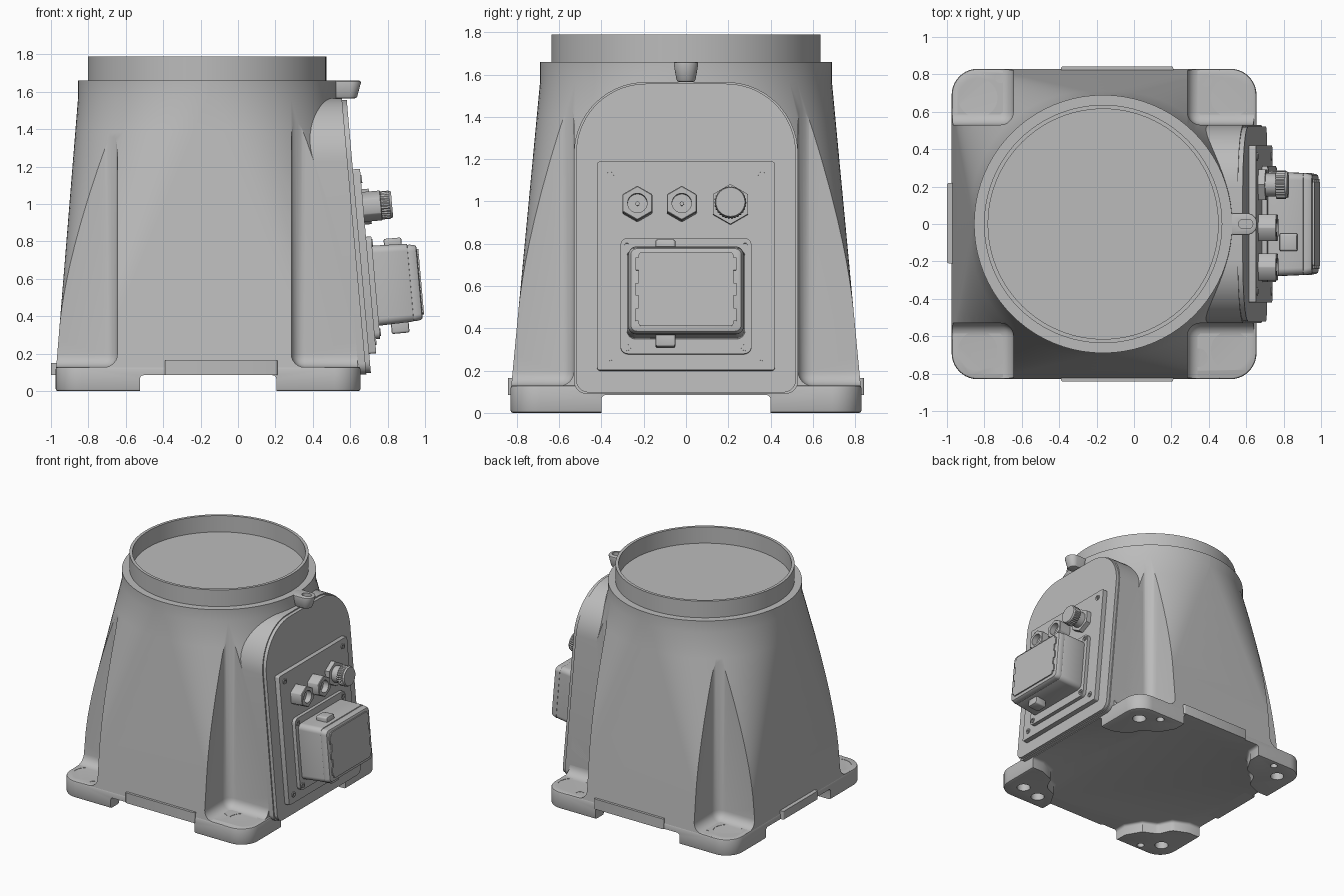
import bpy, bmesh
from math import sin, cos, pi, atan
from mathutils import Vector

if "Cube" in bpy.data.objects:
    bpy.data.objects.remove(bpy.data.objects["Cube"])

mat = bpy.data.materials.new("cast_grey")
mat.use_nodes = True
GREY = (0.5, 0.5, 0.5, 1)
mat.diffuse_color = GREY
bsdf = next(n for n in mat.node_tree.nodes if n.type == 'BSDF_PRINCIPLED')
bsdf.inputs["Base Color"].default_value = GREY

CX = -0.165                       # axis of the round top
SLOPE = 0.0884                    # lean of the connector panel
TILT = atan(SLOPE)
PANEL_X = 0.719


def world(a, b, c):
    return Vector((a, b, c))


def sheared(y, z, d):             # leaning panel, depth along x
    return Vector((PANEL_X - SLOPE * z + d, y, z))


def panel(u, v, n):               # leaning panel, depth along its normal
    return Vector((PANEL_X - v * sin(TILT) + n * cos(TILT), u, v * cos(TILT) + n * sin(TILT)))


def circ(x, y, r, n=32, phase=0.0):
    return [(x + r * cos(phase + 2 * pi * i / n), y + r * sin(phase + 2 * pi * i / n)) for i in range(n)]


def rrect(x0, x1, y0, y1, r, r_top=None, seg=10):
    rt = r if r_top is None else r_top
    corners = [(x1 - rt, y1 - rt, rt), (x0 + rt, y1 - rt, rt), (x0 + r, y0 + r, r), (x1 - r, y0 + r, r)]
    return [(cx + rr * cos(pi / 2 * (q + i / seg)), cy + rr * sin(pi / 2 * (q + i / seg)))
            for q, (cx, cy, rr) in enumerate(corners) for i in range(seg + 1)]


def loft(name, rings):
    bm = bmesh.new()
    vs = [[bm.verts.new(p) for p in ring] for ring in rings]
    n = len(vs[0])
    for lo, hi in zip(vs, vs[1:]):
        for i in range(n):
            bm.faces.new((lo[i], lo[(i + 1) % n], hi[(i + 1) % n], hi[i]))
    bm.faces.new(vs[0][::-1])
    bm.faces.new(vs[-1])
    bmesh.ops.recalc_face_normals(bm, faces=bm.faces)
    me = bpy.data.meshes.new(name)
    bm.to_mesh(me)
    bm.free()
    me.materials.append(mat)
    ob = bpy.data.objects.new(name, me)
    bpy.context.collection.objects.link(ob)
    return ob


def prism(name, pts, d0, d1, space=world, taper=1.0):
    mx = sum(p[0] for p in pts) / len(pts)
    my = sum(p[1] for p in pts) / len(pts)
    far = [(mx + (a - mx) * taper, my + (b - my) * taper) for a, b in pts]
    return loft(name, [[space(a, b, d0) for a, b in pts], [space(a, b, d1) for a, b in far]])


def apply(ob, mod):
    bpy.context.view_layer.objects.active = ob
    bpy.ops.object.modifier_apply(modifier=mod.name)


def bevel(ob, width, seg=3):
    m = ob.modifiers.new("Bevel", 'BEVEL')
    m.width, m.segments, m.limit_method = width, seg, 'ANGLE'
    m.angle_limit = 0.7
    apply(ob, m)
    return ob


def cut(ob, cutter):
    m = ob.modifiers.new("Cut", 'BOOLEAN')
    m.object, m.operation, m.solver = cutter, 'DIFFERENCE', 'EXACT'
    apply(ob, m)
    bpy.data.objects.remove(cutter)


# Main casting: rounded square blending up into a circle
R = 0.69
bottom = rrect(CX - 0.81, CX + 0.81, -0.83, 0.83, 0.2, seg=20)
top = rrect(CX - R, CX + R, -R, R, R - 0.001, seg=20)
rings = []
for k in range(9):
    t = k / 8
    rings.append([Vector((a[0] + (b[0] - a[0]) * t, a[1] + (b[1] - a[1]) * t, 0.09 + 1.48 * t))
                  for a, b in zip(bottom, top)])
rings.append([Vector((x, y, 1.66)) for x, y in top])
body = loft("body_casting", rings)

# Scooped corner pockets above the bolts
for x0, x1 in ((-1.4, -0.645), (0.285, 1.1)):
    for s in (-1, 1):
        y0, y1 = sorted((s * 0.53, s * 1.3))
        box = prism("pocket_cutter", [(x0, y0), (x1, y0), (x1, y1), (x0, y1)], 0.128, 1.75)
        cut(body, bevel(box, 0.07, 6))

# Base flange with recessed underside leaving four corner feet
X0, X1, Y = -0.975, 0.655, 0.83
flange = bevel(prism("base_flange", rrect(X0, X1, -Y, Y, 0.14), 0, 0.13), 0.012, 2)
quarter = [(0.45, -0.3), (0.45, 0.1), (0.38, 0.22), (0.27, 0.27), (0.22, 0.38), (0.1, 0.43), (-0.3, 0.43)]
recess = []
for sx, sy in ((-1, -1), (1, -1), (1, 1), (-1, 1)):
    ex = X0 if sx < 0 else X1
    pts = [(ex - sx * a, sy * (Y - b)) for a, b in quarter]
    recess += pts if sx * sy < 0 else pts[::-1]
cut(flange, bevel(prism("recess_cutter", recess, -0.2, 0.085), 0.02, 3))
for x in (-0.835, 0.515):
    for y in (-0.675, 0.675):
        cut(flange, prism("spotface_cutter", circ(x, y, 0.105, 40), 0.118, 0.3))
        cut(flange, prism("bolt_cutter", circ(x, y, 0.05), -0.1, 0.3))
for x, y, r in ((-0.715, 0.78, 0.027), (-0.715, -0.775, 0.027), (0.385, 0.765, 0.03), (0.345, -0.715, 0.05)):
    cut(flange, prism("dowel_cutter", circ(x, y, r, 24), -0.1, 0.3))

# Machined location pads on the sides
prism("left_pad", rrect(-1.0, -0.9, -0.21, 0.22, 0.01, seg=3), 0.085, 0.15)
for name, s in (("back_pad", 1), ("front_pad", -1)):
    y0, y1 = sorted((s * 0.75, s * 0.842))
    prism(name, rrect(-0.39, 0.21, y0, y1, 0.01, seg=3), 0.085, 0.165)

# Round collar
collar = prism("top_collar", circ(CX, 0, 0.637, 96), 1.655, 1.79)
cut(collar, prism("collar_cutter", circ(CX, 0, 0.615, 96), 1.6, 1.9))
prism("collar_floor", circ(CX, 0, 0.62, 96), 1.65, 1.662)

# Lifting lug
lug = bevel(prism("lifting_lug", rrect(0.48, 0.66, -0.06, 0.06, 0.055), 1.66, 1.565, taper=0.72), 0.012, 2)
cut(lug, prism("lug_cutter", rrect(0.56, 0.635, -0.025, 0.025, 0.024), 1.62, 1.8))

# Arched panel mount and its cover sheet
prism("panel_mount", rrect(-0.53, 0.53, 0.09, 1.565, 0.06, 0.34, 14), -0.42, -0.025, sheared)
prism("panel_sheet", rrect(-0.52, 0.52, 0.097, 1.557, 0.06, 0.33, 14), -0.03, 0, sheared)

# Connector mounting plates with screws
prism("connector_plate", rrect(-0.42, 0.42, 0.2, 1.19, 0.012, seg=3), -0.005, 0.038, panel)
prism("housing_plate", rrect(-0.31, 0.31, 0.275, 0.825, 0.035, seg=5), 0.03, 0.066, panel)
for u in (-1, 1):
    for pu, v, d in ((0.36, 1.135, 0.038), (0.36, 0.265, 0.038), (0.28, 0.79, 0.066), (0.28, 0.31, 0.066)):
        screw = prism("plate_screw", circ(u * pu, v, 0.021, 20), d - 0.005, d + 0.006, panel)
        cut(screw, prism("screw_cutter", circ(u * pu, v, 0.011, 6), d, d + 0.05, panel))

# Connector housing with cover, rim and side clips
bevel(prism("housing_box", rrect(-0.28, 0.28, 0.345, 0.775, 0.04), 0.06, 0.255, panel, 0.97), 0.008, 2)
bevel(prism("housing_cover", rrect(-0.275, 0.275, 0.35, 0.765, 0.035), 0.25, 0.302, panel, 0.96), 0.012, 2)
prism("cover_face", rrect(-0.225, 0.225, 0.385, 0.735, 0.015, seg=3), 0.3, 0.311, panel)
for s in (-1, 1):
    for v in (0.44, 0.56, 0.68):
        u0, u1 = sorted((s * 0.22, s * 0.24))
        prism("cover_clip", rrect(u0, u1, v - 0.03, v + 0.03, 0.004, seg=2), 0.3, 0.311, panel)
for name, v0, v1 in (("upper_latch", 0.74, 0.805), ("lower_latch", 0.295, 0.38)):
    bevel(prism(name, rrect(-0.145, -0.05, v0, v1, 0.012, seg=3), 0.13, 0.225, panel), 0.008, 2)

# Hexagonal cable glands
for u in (-0.23, -0.02):
    gland = bevel(prism("cable_gland", circ(u, 0.985, 0.082, 6, pi / 2), 0.03, 0.135, panel), 0.004, 1)
    cut(gland, prism("gland_cutter", circ(u, 0.985, 0.046), 0.09, 0.3, panel))
    prism("gland_pin", circ(u, 0.985, 0.01, 12), 0.08, 0.1, panel)

# Round plug with knurled cap
prism("plug_nut", circ(0.21, 0.985, 0.095, 6, pi / 2), 0.03, 0.075, panel)
prism("plug_body", circ(0.21, 0.985, 0.062), 0.07, 0.145, panel)
knurl = [p for a, b in zip(circ(0.21, 0.985, 0.076, 30), circ(0.21, 0.985, 0.071, 30, pi / 30)) for p in (a, b)]
prism("plug_cap", knurl, 0.13, 0.18, panel)
prism("plug_cap_end", circ(0.21, 0.985, 0.073), 0.18, 0.192, panel, 0.94)

# Smooth shading with crisp edges
bpy.ops.object.select_all(action='DESELECT')
for ob in bpy.context.collection.objects:
    if ob.type == 'MESH' and mat.name in ob.data.materials:
        ob.select_set(True)
        bpy.context.view_layer.objects.active = ob
bpy.ops.object.shade_smooth_by_angle(angle=0.55)
